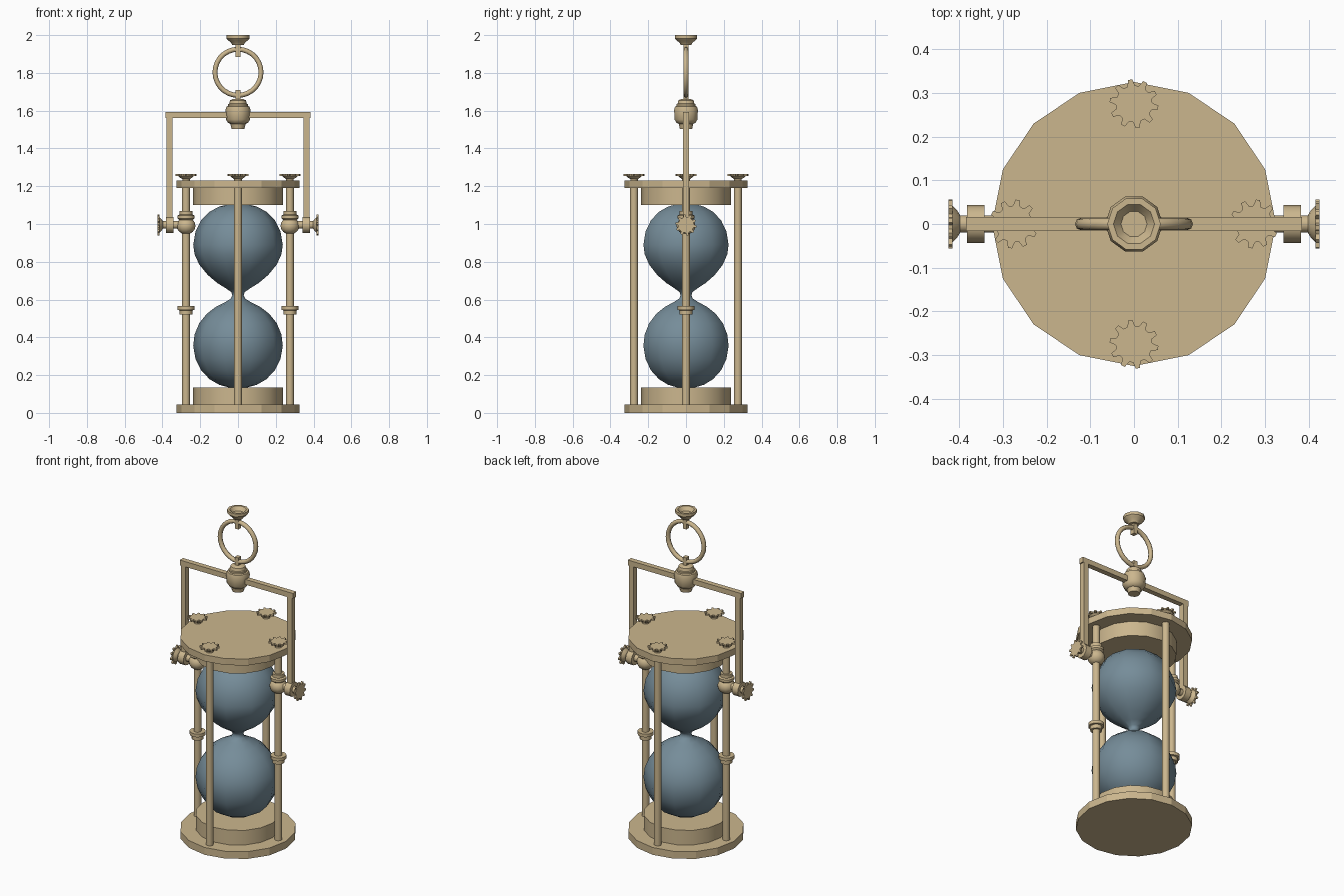
import bpy, bmesh, math
from mathutils import Matrix, Vector

cube = bpy.data.objects.get("Cube")
if cube:
    bpy.data.objects.remove(cube, do_unlink=True)


def material(name, rgb):
    m = bpy.data.materials.new(name)
    m.use_nodes = True
    m.diffuse_color = (*rgb, 1)
    m.node_tree.nodes["Principled BSDF"].inputs["Base Color"].default_value = (*rgb, 1)
    return m


BRASS = material("pale brass", (0.60, 0.47, 0.27))
GLASS = material("blue grey glass", (0.18, 0.265, 0.32))


def finish(name, bm, mat, place=Matrix(), smooth=None):
    """Turn a bmesh into an object; smooth is the sharp edge angle in degrees."""
    bmesh.ops.remove_doubles(bm, verts=bm.verts, dist=1e-5)
    bmesh.ops.recalc_face_normals(bm, faces=bm.faces)
    bm.transform(place)
    mesh = bpy.data.meshes.new(name)
    bm.to_mesh(mesh)
    bm.free()
    mesh.materials.append(mat)
    if smooth:
        mesh.shade_smooth()
        mesh.set_sharp_from_angle(angle=math.radians(smooth))
    obj = bpy.data.objects.new(name, mesh)
    bpy.context.collection.objects.link(obj)
    return obj


def lathe(name, profile, sides, mat=BRASS, place=Matrix(), smooth=40):
    """Spin (radius, z) points about z; the ends are closed on the axis."""
    bm = bmesh.new()
    pts = [(0, profile[0][1])] + profile + [(0, profile[-1][1])]
    rings = []
    for r, z in pts:
        rings.append([bm.verts.new((r * math.cos(math.tau * i / sides),
                                    r * math.sin(math.tau * i / sides), z))
                      for i in range(sides)])
    for a, b in zip(rings, rings[1:]):
        for i in range(sides):
            j = (i + 1) % sides
            bm.faces.new((a[i], a[j], b[j], b[i]))
    bmesh.ops.dissolve_degenerate(bm, dist=1e-5, edges=bm.edges)
    return finish(name, bm, mat, place, smooth)


def rod(name, radius, z0, z1, sides=12, place=Matrix(), smooth=40):
    return lathe(name, [(radius, z0), (radius, z1)], sides, BRASS, place, smooth)


def box(name, lo, hi):
    bm = bmesh.new()
    lo, hi = Vector(lo), Vector(hi)
    bmesh.ops.create_cube(bm, size=1)
    return finish(name, bm, BRASS,
                  Matrix.Translation((lo + hi) / 2) @ Matrix.Diagonal((*(hi - lo), 1)))


def thumbscrew(name, place):
    """Flared stem under a thin toothed wheel, rising from z = 0."""
    lathe(name + "_stem", [(0.02, 0), (0.02, 0.008), (0.03, 0.014), (0.042, 0.026)],
          12, place=place)
    bm = bmesh.new()
    teeth = 10
    outline = []
    for t in range(teeth):
        for step, r in ((-0.32, 0.042), (-0.14, 0.056), (0.14, 0.056), (0.32, 0.042)):
            a = math.tau * (t + step + 0.25) / teeth
            outline.append(bm.verts.new((r * math.cos(a), r * math.sin(a), 0.025)))
    face = bm.faces.new(outline)
    top = bmesh.ops.extrude_face_region(bm, geom=[face])["geom"]
    bmesh.ops.translate(bm, vec=(0, 0, 0.01),
                        verts=[v for v in top if isinstance(v, bmesh.types.BMVert)])
    finish(name + "_wheel", bm, BRASS, place)


# End plates and the collars that hold the glass
rod("bottom_plate", 0.325, 0, 0.045, 16, smooth=10)
rod("top_plate", 0.325, 1.19, 1.23, 16, smooth=10)
rod("bottom_collar", 0.237, 0.045, 0.135, 16)
rod("top_collar", 0.237, 1.10, 1.19, 16)

# Glass bulbs with a narrow neck
lathe("glass_bulbs", [
    (0.05, 0.135), (0.10, 0.149), (0.15, 0.178), (0.195, 0.225), (0.225, 0.285),
    (0.237, 0.355), (0.23, 0.415), (0.205, 0.475), (0.165, 0.525), (0.115, 0.563),
    (0.065, 0.588), (0.038, 0.605), (0.03, 0.622), (0.036, 0.64), (0.065, 0.66),
    (0.11, 0.688), (0.16, 0.73), (0.205, 0.785), (0.23, 0.84), (0.237, 0.89),
    (0.225, 0.96), (0.195, 1.02), (0.15, 1.065), (0.10, 1.092), (0.05, 1.105)],
    10, GLASS, smooth=80)

# Four posts, each capped by a thumbscrew
for side, turn in (("left", 0), ("back", 90), ("right", 180), ("front", 270)):
    place = Matrix.Rotation(math.radians(turn), 4, "Z") @ Matrix.Translation((0.275, 0, 0))
    rod(side + "_post", 0.021, 0.04, 1.20, place=place)
    thumbscrew(side + "_screw", place @ Matrix.Translation((0, 0, 1.23)))

# Side posts carry bands, pivots and the arms of the hanging frame
for side, turn in (("left", 0), ("right", 180)):
    spin = Matrix.Rotation(math.radians(turn), 4, "Z")
    post = spin @ Matrix.Translation((0.275, 0, 0))
    axle = spin @ Matrix.Translation((0, 0, 0.995)) @ Matrix.Rotation(math.pi / 2, 4, "Y")
    lathe(side + "_band", [(0.034, 0.52), (0.034, 0.543), (0.045, 0.545), (0.045, 0.565)],
          12, place=post)
    lathe(side + "_upper_band", [(0.034, 1.02), (0.045, 1.03), (0.045, 1.045),
                                 (0.034, 1.05), (0.034, 1.07)], 12, place=post)
    ball = [(0.05 * math.sin(math.pi * k / 8), 0.99 - 0.045 * math.cos(math.pi * k / 8))
            for k in range(1, 8)]
    lathe(side + "_pivot_ball", ball, 12, place=post, smooth=60)
    rod(side + "_pivot_rod", 0.02, 0.275, 0.40, place=axle)
    rod(side + "_pivot_boss", 0.043, 0.342, 0.382, place=axle)
    thumbscrew(side + "_pivot_screw", axle @ Matrix.Translation((0, 0, 0.39)))
    s = 1 if turn == 0 else -1
    xs = sorted((s * 0.346, s * 0.378))
    box(side + "_arm", (xs[0], -0.016, 0.96), (xs[1], 0.016, 1.57))

# Crossbar and central hub
box("crossbar", (-0.385, -0.016, 1.56), (0.385, 0.016, 1.592))
lathe("hub", [(0.034, 1.503), (0.040, 1.53), (0.052, 1.535), (0.064, 1.553),
              (0.066, 1.605), (0.061, 1.622), (0.052, 1.625), (0.052, 1.635),
              (0.046, 1.638), (0.042, 1.655), (0.025, 1.662)], 10)

# Hanging ring between two small lugs
bm = bmesh.new()
around, tube = 28, 8
loops = []
for i in range(around):
    a = math.tau * i / around
    loop = []
    for k in range(tube):
        b = math.tau * k / tube
        r = 0.122 + 0.013 * math.cos(b)
        loop.append(bm.verts.new((r * math.cos(a), 0.014 * math.sin(b),
                                  1.803 + r * math.sin(a))))
    loops.append(loop)
for i in range(around):
    p, q = loops[i], loops[(i + 1) % around]
    for k in range(tube):
        m = (k + 1) % tube
        bm.faces.new((p[k], p[m], q[m], q[k]))
finish("hanging_ring", bm, BRASS, smooth=60)
box("lower_lug", (-0.012, -0.014, 1.65), (0.012, 0.014, 1.71))
box("upper_lug", (-0.012, -0.014, 1.885), (0.012, 0.014, 1.96))

# Dished ceiling cap
lathe("hanging_cap", [(0.03, 1.948), (0.036, 1.96), (0.052, 1.972), (0.061, 1.982),
                      (0.061, 2.0), (0.047, 2.0), (0.030, 1.978)], 10)
